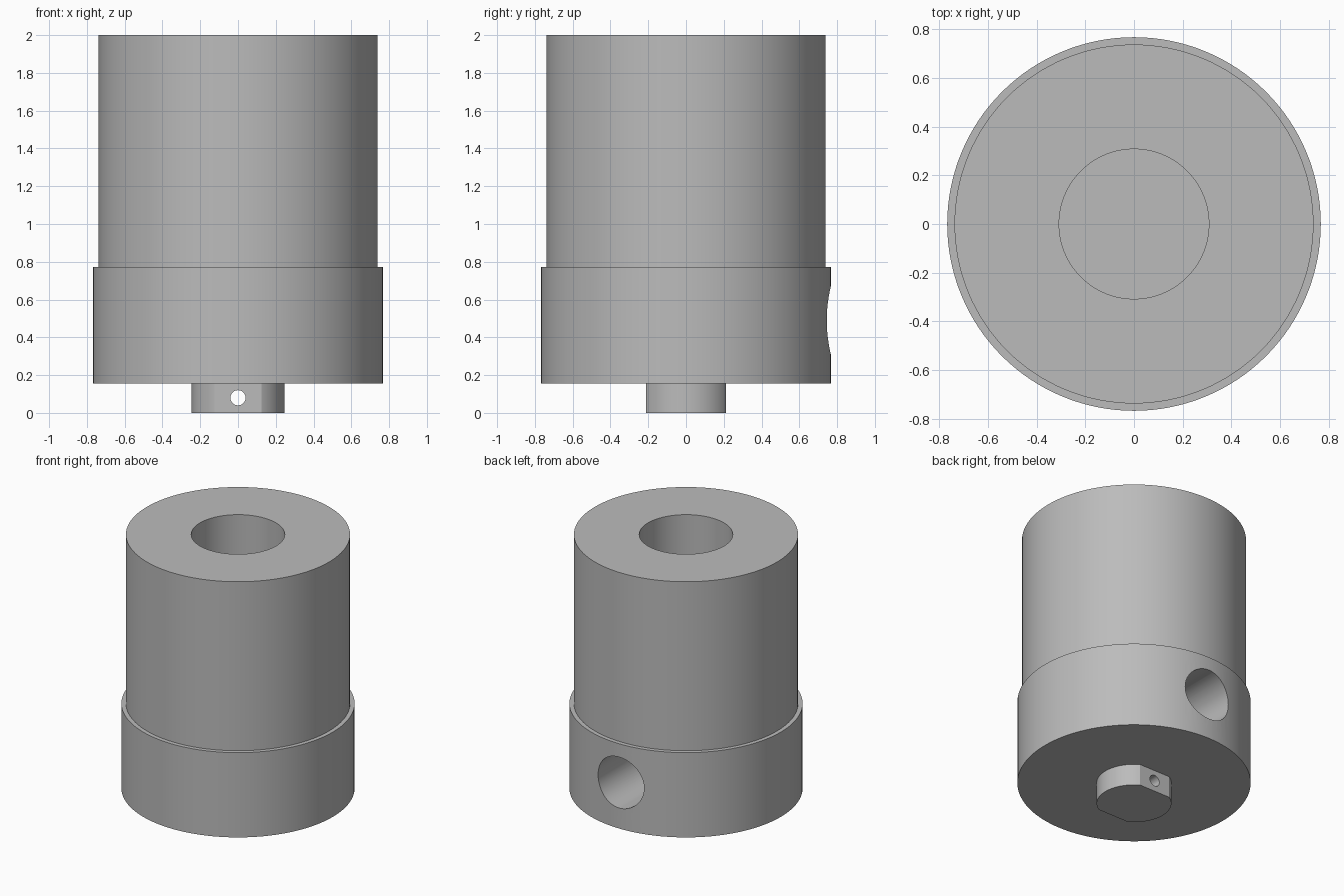
import bpy
import bmesh
import math

cube = bpy.data.objects.get("Cube")
if cube:
    bpy.data.objects.remove(cube, do_unlink=True)

SEGMENTS = 128
BASE_Z = 0.156

grey = bpy.data.materials.new("grey metal")
grey.use_nodes = True
GREY = (0.5, 0.5, 0.5, 1)
grey.diffuse_color = GREY
grey.node_tree.nodes["Principled BSDF"].inputs["Base Color"].default_value = GREY


def lathe(name, profile):
    """Spin an (r, z) profile about the z axis into a closed solid."""
    bm = bmesh.new()
    verts = [bm.verts.new((r, 0, z)) for r, z in profile]
    edges = [bm.edges.new(pair) for pair in zip(verts, verts[1:])]
    bmesh.ops.spin(bm, geom=verts + edges, cent=(0, 0, 0), axis=(0, 0, 1),
                   angle=math.tau, steps=SEGMENTS, use_merge=True)
    bmesh.ops.remove_doubles(bm, verts=bm.verts, dist=1e-5)
    bmesh.ops.recalc_face_normals(bm, faces=bm.faces)
    mesh = bpy.data.meshes.new(name)
    bm.to_mesh(mesh)
    bm.free()
    mesh.materials.append(grey)
    obj = bpy.data.objects.new(name, mesh)
    bpy.context.collection.objects.link(obj)
    return obj


def drill(name, radius, y_start, y_end, z):
    """Cutter cylinder lying along y."""
    bpy.ops.mesh.primitive_cylinder_add(
        vertices=64, radius=radius, depth=y_end - y_start,
        location=(0, (y_start + y_end) / 2, z), rotation=(math.pi / 2, 0, 0))
    obj = bpy.context.object
    obj.name = name
    obj.data.materials.append(grey)
    return obj


def finish(obj, cutter):
    """Cut the drilled hole, then smooth the curved faces."""
    bpy.ops.object.select_all(action="DESELECT")
    obj.select_set(True)
    bpy.context.view_layer.objects.active = obj
    mod = obj.modifiers.new("hole", "BOOLEAN")
    mod.operation = "DIFFERENCE"
    mod.solver = "EXACT"
    mod.object = cutter
    bpy.ops.object.modifier_apply(modifier=mod.name)
    bpy.data.objects.remove(cutter, do_unlink=True)
    bpy.ops.object.shade_smooth_by_angle(angle=math.radians(20))


# Stepped housing with a blind central bore and a rear port into the bore
housing = lathe("housing", [
    (0, 0.3), (0.308, 0.3), (0.308, 2), (0.738, 2),
    (0.738, 0.772), (0.768, 0.772), (0.768, BASE_Z), (0, BASE_Z)])
finish(housing, drill("port_cutter", 0.185, 0.1, 1, 0.49))

# Spigot underneath: round, with front and back flats and a cross pin hole
spigot = lathe("spigot", [(0, BASE_Z), (0.246, BASE_Z), (0.246, 0), (0, 0)])
bm = bmesh.new()
bm.from_mesh(spigot.data)
for side in (-1, 1):
    cut = bmesh.ops.bisect_plane(
        bm, geom=bm.verts[:] + bm.edges[:] + bm.faces[:],
        plane_co=(0, side * 0.212, 0), plane_no=(0, side, 0), clear_outer=True)
    rim = [e for e in cut["geom_cut"] if isinstance(e, bmesh.types.BMEdge)]
    bmesh.ops.holes_fill(bm, edges=rim)
bmesh.ops.recalc_face_normals(bm, faces=bm.faces)
bm.to_mesh(spigot.data)
bm.free()
finish(spigot, drill("pin_hole_cutter", 0.04, -0.5, 0.5, 0.08))
